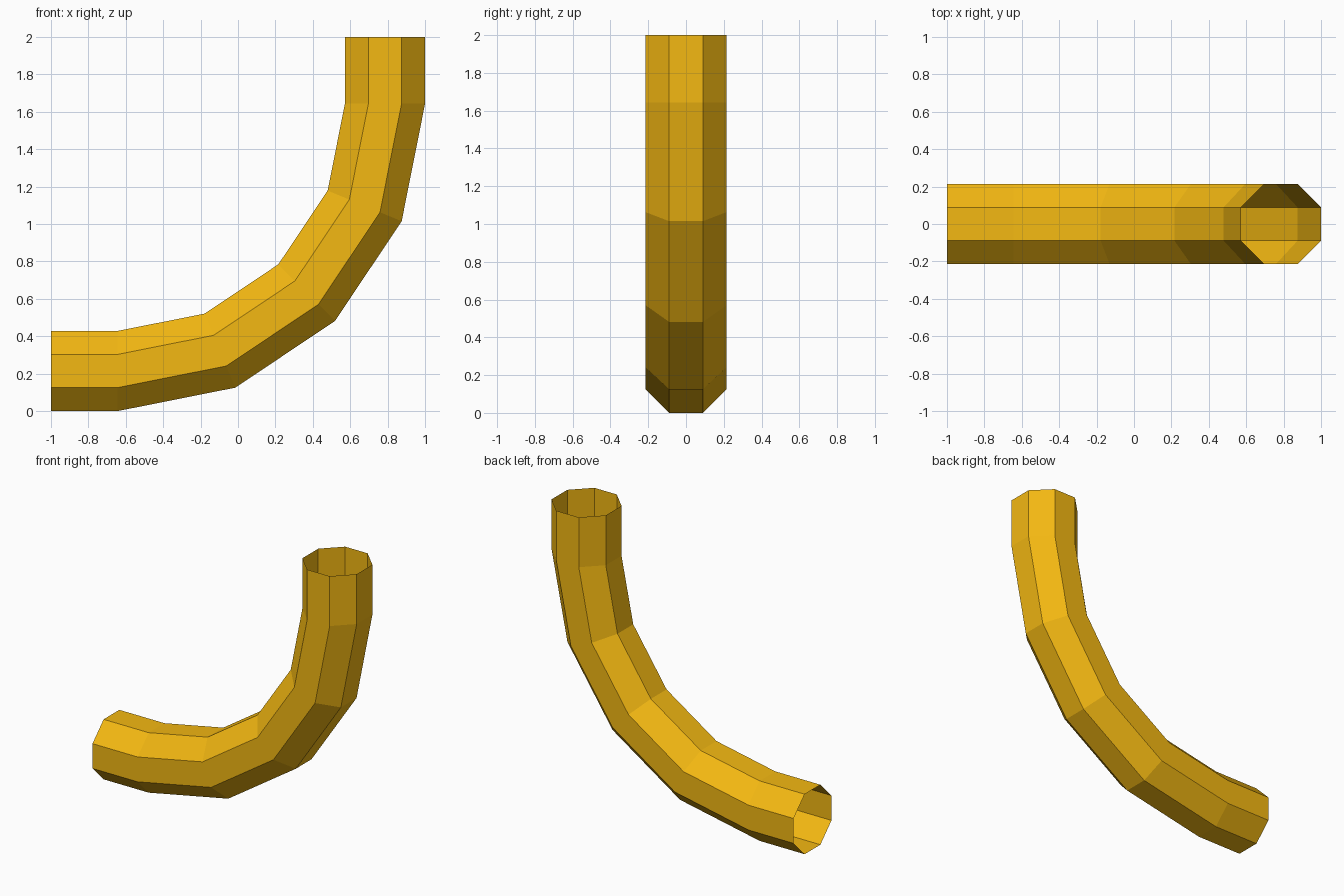
import bpy, bmesh
from math import sin, cos, pi

if "Cube" in bpy.data.objects:
    bpy.data.objects.remove(bpy.data.objects["Cube"])

SIDES = 8
BEND_STEPS = 4
APOTHEM = 0.2142                  # centre to flat of the octagon
RADIUS = APOTHEM / cos(pi / SIDES)
BEND = 1.43                       # bend radius of the centre line
CX, CZ = -0.644, 1.644            # bend centre


def ring(bm, x, z, angle):
    """Octagon around (x, z), square to a path tilted up by angle."""
    verts = []
    for i in range(SIDES):
        a = 2 * pi * (i + 0.5) / SIDES
        r = RADIUS * cos(a)       # offset away from the bend centre
        verts.append(bm.verts.new((x + r * sin(angle), RADIUS * sin(a), z - r * cos(angle))))
    return verts


# Centre line: straight inlet, quarter bend, straight outlet
path = [(-1.0, CZ - BEND, 0.0)]
for k in range(BEND_STEPS + 1):
    t = pi / 2 * k / BEND_STEPS
    path.append((CX + BEND * sin(t), CZ - BEND * cos(t), t))
path.append((CX + BEND, 2.0, pi / 2))

# Open-ended tube skin
bm = bmesh.new()
rings = [ring(bm, *p) for p in path]
for a, b in zip(rings, rings[1:]):
    for i in range(SIDES):
        j = (i + 1) % SIDES
        bm.faces.new((a[i], a[j], b[j], b[i]))
bmesh.ops.recalc_face_normals(bm, faces=bm.faces)
# Make the skin face outwards
bm.normal_update()
top = max(bm.faces, key=lambda f: f.calc_center_median().x)
if top.normal.x < 0:
    bmesh.ops.reverse_faces(bm, faces=bm.faces)

mesh = bpy.data.meshes.new("pipe_elbow")
bm.to_mesh(mesh)
bm.free()
pipe = bpy.data.objects.new("pipe_elbow", mesh)
bpy.context.collection.objects.link(pipe)

# Yellow paint
paint = bpy.data.materials.new("yellow_paint")
paint.diffuse_color = (0.9, 0.48, 0.006, 1)
paint.use_nodes = True
paint.node_tree.nodes["Principled BSDF"].inputs["Base Color"].default_value = paint.diffuse_color
mesh.materials.append(paint)
